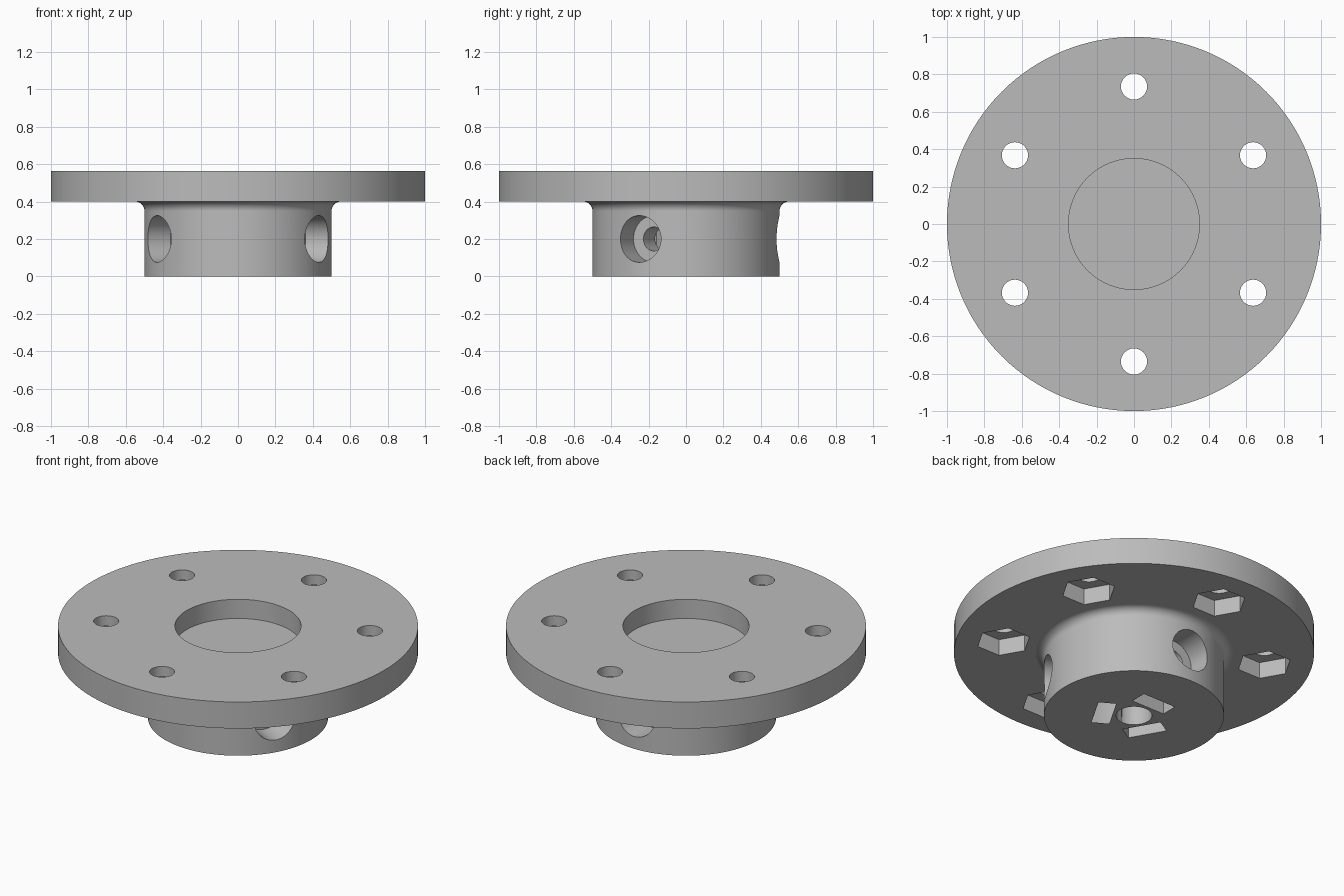
import bpy, bmesh
from math import pi, cos, sin, radians
from mathutils import Matrix, Vector

if "Cube" in bpy.data.objects:
    bpy.data.objects.remove(bpy.data.objects["Cube"], do_unlink=True)

# Main dimensions
FLANGE_R, FLANGE_Z, TOP_Z = 1.0, 0.40, 0.5625
HUB_R, FILLET = 0.5, 0.05
RECESS_R, RECESS_Z = 0.35, 0.445
BOLT_CIRCLE, SCREW_Z = 0.735, 0.2

grey = bpy.data.materials.new("plain_grey")
grey.use_nodes = True
grey.diffuse_color = (0.5, 0.5, 0.5, 1)
grey.node_tree.nodes["Principled BSDF"].inputs["Base Color"].default_value = (0.5, 0.5, 0.5, 1)


def make_object(name, bm):
    bmesh.ops.recalc_face_normals(bm, faces=bm.faces[:])
    mesh = bpy.data.meshes.new(name)
    bm.to_mesh(mesh)
    bm.free()
    mesh.materials.append(grey)
    obj = bpy.data.objects.new(name, mesh)
    bpy.context.collection.objects.link(obj)
    return obj


def lathe(name, profile, steps=128):
    bm = bmesh.new()
    verts = [bm.verts.new((r, 0, z)) for r, z in profile]
    edges = [bm.edges.new(pair) for pair in zip(verts, verts[1:])]
    bmesh.ops.spin(bm, geom=verts + edges, cent=(0, 0, 0), axis=(0, 0, 1),
                   angle=2 * pi, steps=steps)
    bmesh.ops.remove_doubles(bm, verts=bm.verts[:], dist=1e-5)
    return make_object(name, bm)


def subtract(target, bm):
    """Cut a bmesh solid out of the target and drop the cutter."""
    cutter = make_object("cutter", bm)
    cutter.hide_render = True
    mod = target.modifiers.new("cut", 'BOOLEAN')
    mod.operation, mod.solver, mod.object = 'DIFFERENCE', 'EXACT', cutter
    bpy.context.view_layer.objects.active = target
    bpy.ops.object.modifier_apply(modifier=mod.name)
    bpy.data.objects.remove(cutter, do_unlink=True)


def rod(start, end, radius, sides=48):
    start, end = Vector(start), Vector(end)
    axis = end - start
    turn = axis.to_track_quat('Z', 'Y').to_matrix().to_4x4() if axis.xy.length > 0 else Matrix()
    bm = bmesh.new()
    bmesh.ops.create_cone(bm, cap_ends=True, segments=sides, radius1=radius,
                          radius2=radius, depth=axis.length,
                          matrix=Matrix.Translation((start + end) / 2) @ turn)
    return bm


# Flange and hub turned as one body, with a fillet under the flange
fillet = [(HUB_R + FILLET * (1 - cos(t)), FLANGE_Z - FILLET * (1 - sin(t)))
          for t in (i * pi / 16 for i in range(9))]
profile = [(0, 0), (HUB_R, 0), *fillet, (FLANGE_R, FLANGE_Z), (FLANGE_R, TOP_Z),
           (RECESS_R, TOP_Z), (RECESS_R, RECESS_Z), (0, RECESS_Z)]
hub = lathe("flanged_hub", profile)

# Bolt holes with hexagonal nut pockets underneath
for i in range(6):
    a = radians(30 + 60 * i)
    x, y = BOLT_CIRCLE * cos(a), BOLT_CIRCLE * sin(a)
    subtract(hub, rod((x, y, 0.3), (x, y, 0.7), 0.07, 32))
    pocket = rod((x, y, 0.3), (x, y, FLANGE_Z + 0.1), 0.152, 6)
    # Corners face along x
    corner = max(pocket.verts, key=lambda v: v.co.x)
    if abs(corner.co.y - y) > 0.01:
        bmesh.ops.rotate(pocket, verts=pocket.verts[:], cent=(x, y, 0),
                         matrix=Matrix.Rotation(pi / 6, 3, 'Z'))
    subtract(hub, pocket)

# Blind shaft bore
subtract(hub, rod((0, 0, -0.1), (0, 0, 0.36), 0.1))

# Three radial screw holes, each with a counterbore and a nut slot from below
for angle in (-30, 90, 210):
    a = radians(angle)
    out = Vector((cos(a), sin(a), 0))
    up = Vector((0, 0, SCREW_Z))
    subtract(hub, rod(out * 0.04 + up, out * 0.4 + up, 0.064, 32))
    subtract(hub, rod(out * 0.345 + up, out * 0.7 + up, 0.125))
    slot = bmesh.new()
    bmesh.ops.create_cube(slot, size=1, matrix=Matrix.Translation(out * 0.17 + Vector((0, 0, 0.115)))
                          @ Matrix.Rotation(a, 4, 'Z') @ Matrix.Diagonal((0.1, 0.225, 0.43, 1)))
    subtract(hub, slot)

# Smooth the round walls and keep the machined edges crisp
bpy.ops.object.select_all(action='DESELECT')
hub.select_set(True)
bpy.context.view_layer.objects.active = hub
bpy.ops.object.shade_smooth_by_angle(angle=radians(30))
normals = hub.modifiers.new("even_normals", 'WEIGHTED_NORMAL')
normals.keep_sharp = True
